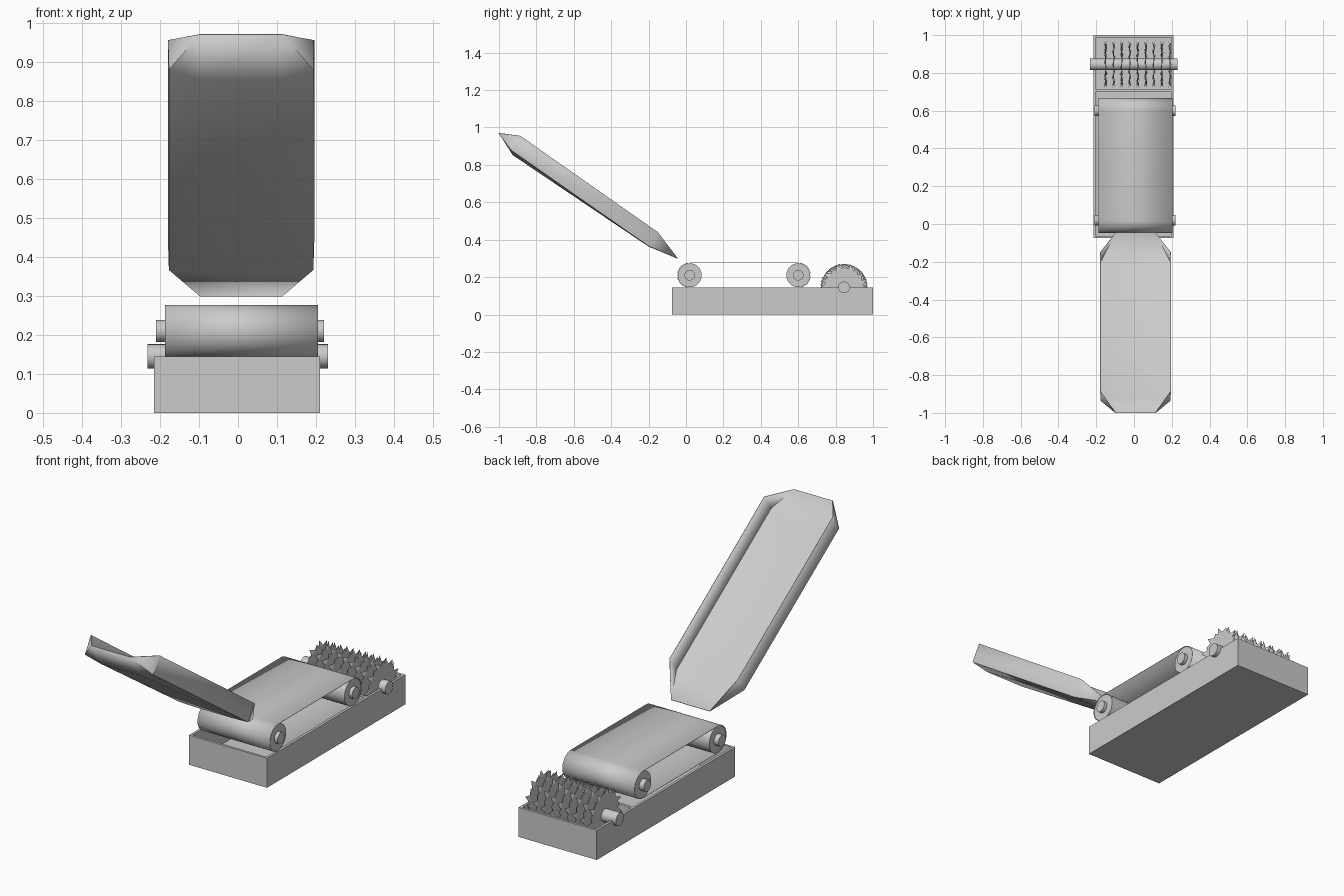
import bpy, bmesh, math
from mathutils import Vector

if "Cube" in bpy.data.objects:
    bpy.data.objects.remove(bpy.data.objects["Cube"])

CX = 0.0  # centre line


def make(name, verts, faces, smooth=False):
    me = bpy.data.meshes.new(name)
    me.from_pydata(verts, [], faces)
    bm = bmesh.new()
    bm.from_mesh(me)
    bmesh.ops.recalc_face_normals(bm, faces=bm.faces)
    bm.to_mesh(me)
    bm.free()
    ob = bpy.data.objects.new(name, me)
    bpy.context.collection.objects.link(ob)
    if smooth:
        bpy.ops.object.select_all(action='DESELECT')
        bpy.context.view_layer.objects.active = ob
        ob.select_set(True)
        bpy.ops.object.shade_smooth_by_angle(angle=math.radians(35))
    return ob


def box(name, x0, x1, y0, y1, z0, z1):
    v = [(x, y, z) for x in (x0, x1) for y in (y0, y1) for z in (z0, z1)]
    f = [(0, 1, 3, 2), (4, 6, 7, 5), (0, 4, 5, 1), (2, 3, 7, 6), (0, 2, 6, 4), (1, 5, 7, 3)]
    return make(name, v, f)


def prism_x(name, outline, x0, x1, smooth=False, caps=True):
    """Extrude a closed (y, z) outline along x."""
    n = len(outline)
    v = [(x, y, z) for x in (x0, x1) for y, z in outline]
    f = [(i, (i + 1) % n, n + (i + 1) % n, n + i) for i in range(n)]
    if caps:
        f += [tuple(range(n)), tuple(range(n, 2 * n))]
    return make(name, v, f, smooth)


def circle(y, z, r, n=40, a0=0.0, a1=2 * math.pi, end=False):
    steps = n + 1 if end else n
    return [(y + r * math.cos(a0 + (a1 - a0) * i / n), z + r * math.sin(a0 + (a1 - a0) * i / n))
            for i in range(steps)]


# Open tray: one rim profile recessed into two compartments
X0, X1, Y0, Y1, H, T = -0.215, 0.21, -0.075, 1.0, 0.145, 0.012
xs = [X0, X0 + T, X1 - T, X1]
ys = [Y0, Y0 + T, 0.70, 0.714, Y1 - T, Y1]
bm = bmesh.new()
grid = [[bm.verts.new((x, y, H)) for y in ys] for x in xs]
cells = {}
for i in range(3):
    for j in range(5):
        cells[i, j] = bm.faces.new((grid[i][j], grid[i + 1][j], grid[i + 1][j + 1], grid[i][j + 1]))
border = [e for e in bm.edges if e.is_boundary]
res = bmesh.ops.extrude_edge_only(bm, edges=border)
low = [g for g in res['geom'] if isinstance(g, bmesh.types.BMVert)]
bmesh.ops.translate(bm, verts=low, vec=(0, 0, -H))
bmesh.ops.contextual_create(bm, geom=[e for e in bm.edges if e.is_boundary])
for key in ((1, 1), (1, 3)):
    r = bmesh.ops.extrude_discrete_faces(bm, faces=[cells[key]])
    floor = r['faces'][0]
    bmesh.ops.translate(bm, verts=list(floor.verts), vec=(0, 0, T - H))
bmesh.ops.remove_doubles(bm, verts=bm.verts, dist=1e-5)
bmesh.ops.recalc_face_normals(bm, faces=bm.faces)
me = bpy.data.meshes.new("tray")
bm.to_mesh(me)
bm.free()
bpy.context.collection.objects.link(bpy.data.objects.new("tray", me))

# Conveyor rollers with shafts
RZ, RR, RY = 0.21, 0.067, (0.02, 0.60)
for tag, y in zip(("front", "rear"), RY):
    prism_x(tag + "_roller", circle(y, RZ, RR - 0.003), -0.185, 0.203, True)
    prism_x(tag + "_roller_shaft", circle(y, RZ, 0.028, 24), -0.21, 0.22, True)

# Belt looped around both rollers
loop = (circle(RY[1], RZ, RR, 20, -math.pi / 2, math.pi / 2, True)
        + circle(RY[0], RZ, RR, 20, math.pi / 2, 1.5 * math.pi, True))
belt = prism_x("belt", loop, -0.187, 0.205, True, caps=False)
belt.modifiers.new("thickness", 'SOLIDIFY').thickness = 0.002

# Cutter shaft and toothed blades with alternately bent teeth
BY, BZ, TEETH = 0.845, 0.145, 20
prism_x("cutter_shaft", circle(BY, BZ, 0.031, 28), -0.232, 0.23, True)
for b in range(9):
    x = -0.15 + b * 0.0425
    turn = b * 0.13
    half = 0.002
    v, f = [], []
    for side in (-half, half):
        for i in range(TEETH):
            a = turn + 2 * math.pi * i / TEETH
            v.append((x + side, BY + 0.101 * math.cos(a), BZ + 0.101 * math.sin(a)))
    for i in range(TEETH):
        a = turn + 2 * math.pi * (i + 0.75) / TEETH
        v.append((x + (0.008 if i % 2 else -0.008), BY + 0.127 * math.cos(a), BZ + 0.127 * math.sin(a)))
    f += [tuple(range(TEETH)), tuple(range(TEETH, 2 * TEETH))]
    for i in range(TEETH):
        j, t = (i + 1) % TEETH, 2 * TEETH + i
        f += [(i, j, t), (TEETH + i, TEETH + j, t), (i, TEETH + i, t), (j, TEETH + j, t)]
    make(f"cutter_blade_{b + 1}", v, f)

# Sloping feed chute: floor, side walls and tapered lips at both ends
M, W, N = 0.008, 0.186, 0.105
rows = {  # (half width, y, z)
    'tip_hi': (N, -1.0, 0.97), 'top_hi': (W, -0.885, 0.955), 'cor_hi': (W - 0.002, -0.935, 0.88),
    'mid_hi': (N, -0.925, 0.853), 'mid_lo': (N, -0.20, 0.365), 'cor_lo': (W - 0.002, -0.20, 0.367),
    'top_lo': (W, -0.15, 0.44), 'tip_lo': (N, -0.045, 0.30)}
names = list(rows)
cv = [(M + s * w, y, z) for s in (-1, 1) for w, y, z in rows.values()]
L = {n: i for i, n in enumerate(names)}
R = {n: i + len(names) for i, n in enumerate(names)}
cf = [(L['mid_hi'], R['mid_hi'], R['mid_lo'], L['mid_lo'])]
for e in ('hi', 'lo'):
    cf.append((L['mid_' + e], R['mid_' + e], R['tip_' + e], L['tip_' + e]))
    for S in (L, R):
        cf.append((S['mid_' + e], S['cor_' + e], S['tip_' + e]))
        cf.append((S['cor_' + e], S['top_' + e], S['tip_' + e]))
for S in (L, R):
    cf.append((S['mid_hi'], S['cor_hi'], S['cor_lo'], S['mid_lo']))
    cf.append((S['cor_hi'], S['top_hi'], S['top_lo'], S['cor_lo']))
chute = make("feed_chute", cv, cf, True)
sol = chute.modifiers.new("thickness", 'SOLIDIFY')
sol.thickness = 0.003
sol.offset = 0
